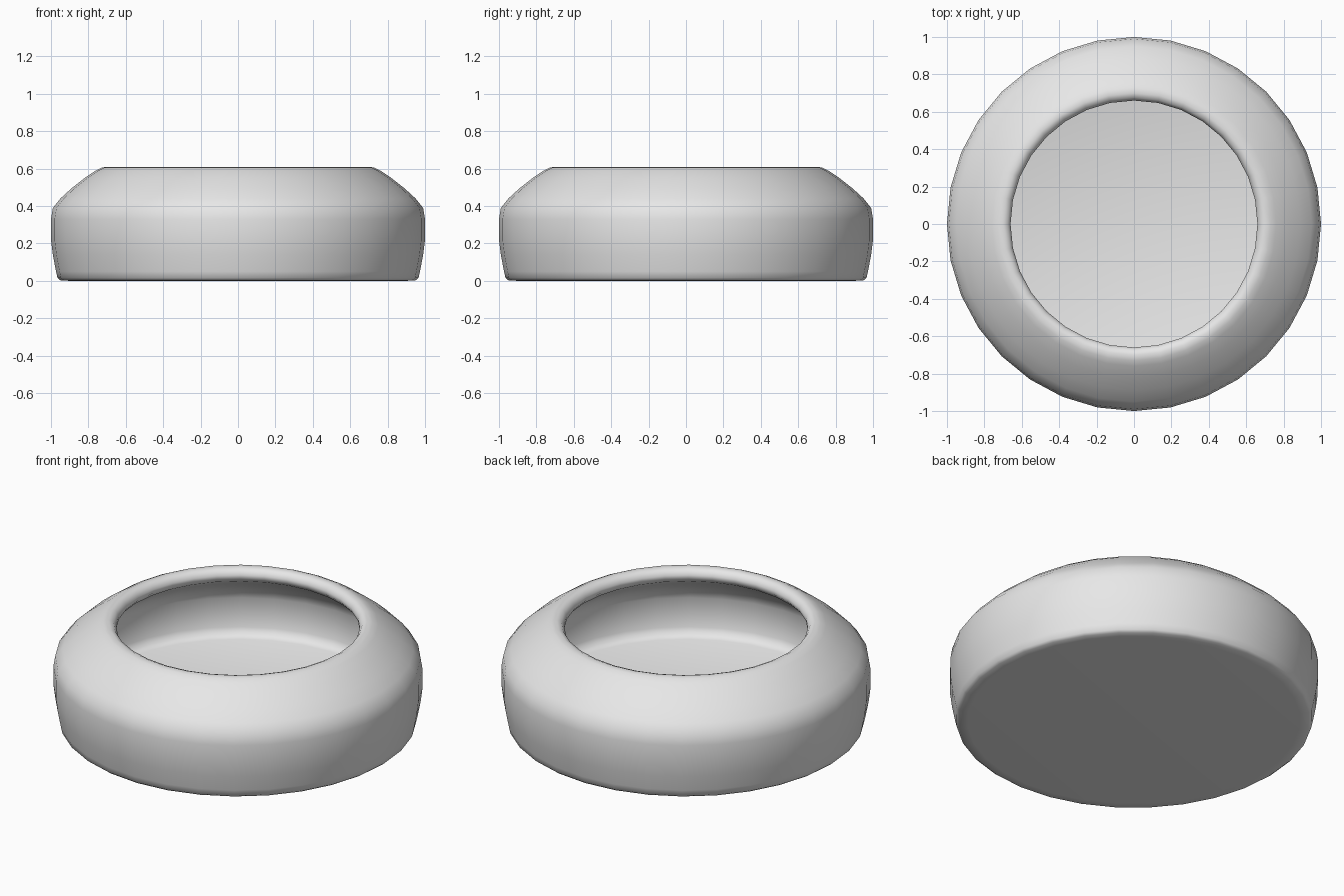
import bpy, bmesh, math

cube = bpy.data.objects.get("Cube")
if cube:
    bpy.data.objects.remove(cube, do_unlink=True)

SEGMENTS = 32

# Light grey body material
grey = bpy.data.materials.new("light_grey")
grey.use_nodes = True
colour = (0.8, 0.8, 0.8, 1)
grey.diffuse_color = colour
grey.node_tree.nodes["Principled BSDF"].inputs["Base Color"].default_value = colour

# Radius and height, from the underside round the rim to the inner floor
outside = [(0.90, 0), (0.95, 0.003), (0.965, 0.015), (0.973, 0.05), (0.99, 0.14),
           (1, 0.22), (1, 0.33), (0.99, 0.39), (0.95, 0.44), (0.89, 0.495),
           (0.82, 0.55), (0.76, 0.59), (0.73, 0.605), (0.70, 0.61)]
inside = [(0.675, 0.60), (0.66, 0.575), (0.66, 0.555), (0.68, 0.53), (0.76, 0.48),
          (0.85, 0.42), (0.90, 0.37), (0.92, 0.32), (0.92, 0.22), (0.91, 0.15),
          (0.895, 0.115), (0.86, 0.10)]

# Spin the profile into a hollow bowl with an inward-curving rim
bm = bmesh.new()
rings = []
for radius, height in outside + inside:
    rings.append([bm.verts.new((radius * math.cos(math.tau * i / SEGMENTS),
                                radius * math.sin(math.tau * i / SEGMENTS), height))
                  for i in range(SEGMENTS)])
for low, high in zip(rings, rings[1:]):
    for i in range(SEGMENTS):
        j = (i + 1) % SEGMENTS
        bm.faces.new((low[i], low[j], high[j], high[i]))

# Flat underside and inner floor
bm.faces.new(rings[0][::-1])
bm.faces.new(rings[-1])

mesh = bpy.data.meshes.new("bowl")
bm.to_mesh(mesh)
bm.free()
mesh.materials.append(grey)
bowl = bpy.data.objects.new("bowl", mesh)
bpy.context.collection.objects.link(bowl)

bpy.ops.object.select_all(action="DESELECT")
bowl.select_set(True)
bpy.context.view_layer.objects.active = bowl
bpy.ops.object.shade_smooth_by_angle(angle=math.radians(60))
